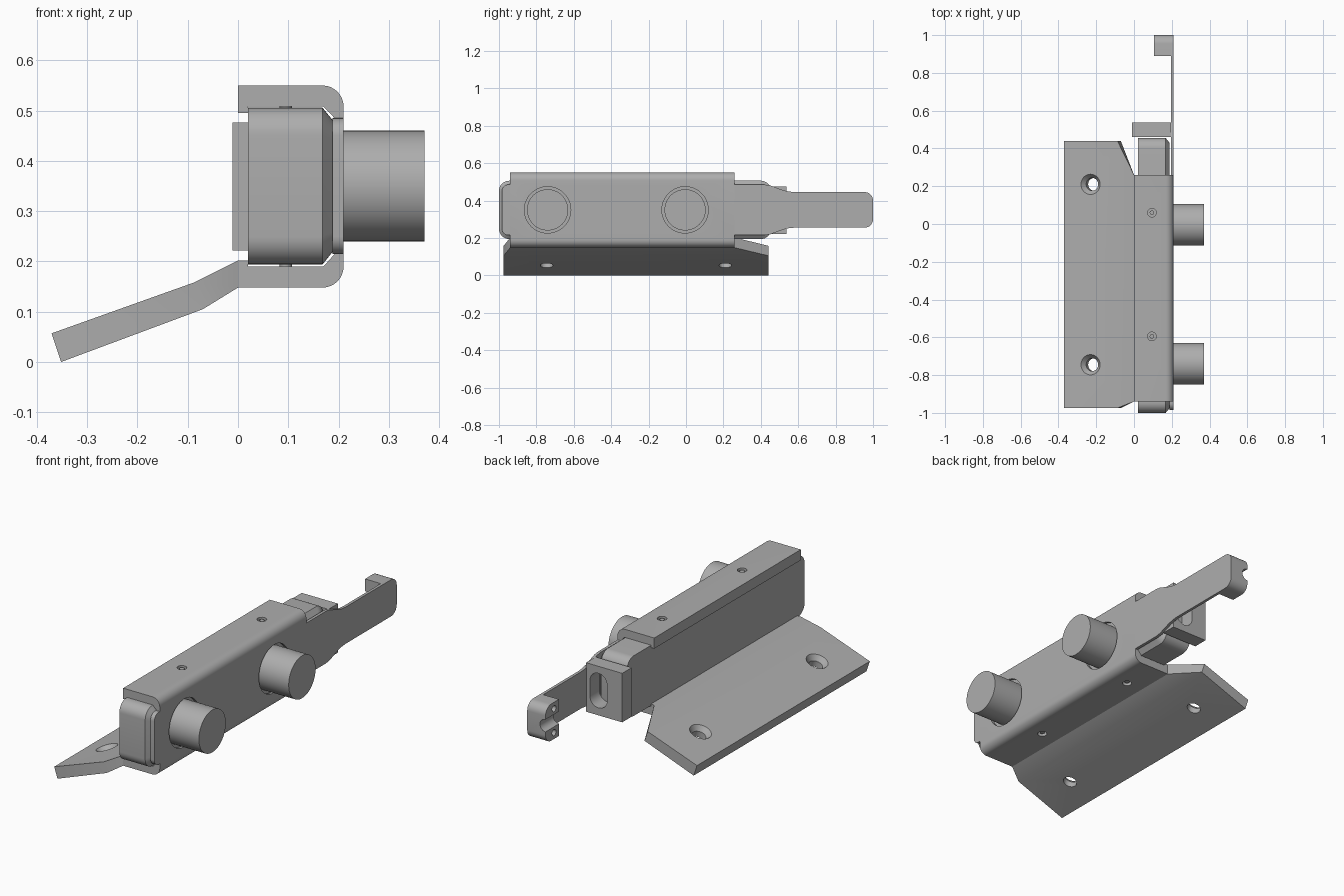
import bpy, bmesh, math
from mathutils import Vector, Matrix

if "Cube" in bpy.data.objects:
    bpy.data.objects.remove(bpy.data.objects["Cube"], do_unlink=True)

COLOUR = (0.42, 0.42, 0.42, 1)
grey = bpy.data.materials.new("plain_grey")
grey.diffuse_color = COLOUR
grey.use_nodes = True
grey.node_tree.nodes["Principled BSDF"].inputs["Base Color"].default_value = COLOUR


def add_object(name, bm):
    bmesh.ops.recalc_face_normals(bm, faces=bm.faces)
    mesh = bpy.data.meshes.new(name)
    bm.to_mesh(mesh)
    bm.free()
    mesh.materials.append(grey)
    obj = bpy.data.objects.new(name, mesh)
    bpy.context.collection.objects.link(obj)
    return obj


def loft(name, rings):
    """Skin a series of matching rings and cap both ends."""
    bm = bmesh.new()
    loops = [[bm.verts.new(p) for p in ring] for ring in rings]
    n = len(loops[0])
    for a, b in zip(loops, loops[1:]):
        for i in range(n):
            j = (i + 1) % n
            bm.faces.new((a[i], a[j], b[j], b[i]))
    bm.faces.new(loops[0])
    bm.faces.new(loops[-1])
    return add_object(name, bm)


def prism_x(name, pts, x0, x1):
    return loft(name, [[(x, y, z) for y, z in pts] for x in (x0, x1)])


def prism_y(name, pts, y0, y1):
    return loft(name, [[(x, y, z) for x, z in pts] for y in (y0, y1)])


def arc(cx, cz, r, a0, a1, n=8):
    return [(cx + r * math.cos(math.radians(a0 + (a1 - a0) * i / n)),
             cz + r * math.sin(math.radians(a0 + (a1 - a0) * i / n))) for i in range(n + 1)]


def round_rect(u0, u1, v0, v1, r):
    return (arc(u1 - r, v1 - r, r, 0, 90) + arc(u0 + r, v1 - r, r, 90, 180)
            + arc(u0 + r, v0 + r, r, 180, 270) + arc(u1 - r, v0 + r, r, 270, 360))


def cylinder(name, centre, axis, r, depth, r2=None, segments=48):
    bm = bmesh.new()
    turn = Vector((0, 0, 1)).rotation_difference(Vector(axis)).to_matrix().to_4x4()
    bmesh.ops.create_cone(bm, cap_ends=True, segments=segments, radius1=r,
                          radius2=r if r2 is None else r2, depth=depth,
                          matrix=Matrix.Translation(centre) @ turn)
    return add_object(name, bm)


def cut(obj, cutters):
    """Subtract each cutter, bake the result and discard the cutter."""
    for c in cutters:
        c.hide_render = True
        mod = obj.modifiers.new("cut", 'BOOLEAN')
        mod.operation, mod.solver, mod.object = 'DIFFERENCE', 'EXACT', c
        graph = bpy.context.evaluated_depsgraph_get()
        graph.update()
        mesh = bpy.data.meshes.new_from_object(obj.evaluated_get(graph))
        obj.modifiers.clear()
        obj.data = mesh
        bpy.data.objects.remove(c, do_unlink=True)


parts = []
ZC = 0.35
KNOB_Y = (-0.74, -0.005)
SCREW_Y = (-0.595, 0.06)
PLATE_HOLE_Y = (-0.745, 0.21)

# C-shaped sheet channel with rounded outer corners and knob and screw openings
profile = ([(0, 0.148)] + arc(0.168, 0.19, 0.042, -90, 0) + arc(0.168, 0.508, 0.042, 0, 90)
           + [(0, 0.55), (0, 0.495), (0.02, 0.495), (0.02, 0.508), (0.17, 0.508),
              (0.195, 0.482), (0.195, 0.218), (0.17, 0.19), (0.02, 0.19),
              (0.02, 0.202), (0, 0.202)])
channel = prism_y("channel", profile, -0.94, 0.26)
cut(channel, [cylinder("cutter", (0.2, y, ZC), (1, 0, 0), 0.124, 0.06) for y in KNOB_Y])
cut(channel, [cylinder("cutter", (0.095, y, z), (0, 0, 1), 0.023, 0.12, segments=24)
              for y in SCREW_Y for z in (0.17, 0.53)])
parts.append(channel)

# Screws sunk in the channel's upper and lower flanges
for i, y in enumerate(SCREW_Y):
    parts.append(cylinder(f"top_screw_{i + 1}", (0.095, y, 0.52), (0, 0, 1), 0.012, 0.05, segments=24))
    parts.append(cylinder(f"bottom_screw_{i + 1}", (0.095, y, 0.18), (0, 0, 1), 0.012, 0.05, segments=24))

# Bent mounting plate: each station has an upper and lower point and its own length
stations = [((0, 0.202), (0, 0.148), -0.94, 0.26),
            ((-0.088, 0.158), (-0.07, 0.105), -0.975, 0.44),
            ((-0.371, 0.057), (-0.352, 0.0), -0.975, 0.44)]
plate = loft("mounting_plate", [[(t[0], y0, t[1]), (t[0], y1, t[1]), (b[0], y1, b[1]), (b[0], y0, b[1])]
                                for t, b, y0, y1 in stations])
tilt = math.atan2(0.101, 0.283)
normal = Vector((-math.sin(tilt), 0, math.cos(tilt)))
for y in PLATE_HOLE_Y:
    top = Vector((-0.23, y, 0.107))
    cut(plate, [cylinder("cutter", top, normal, 0.034, 0.2),
                cylinder("cutter", top - normal * 0.005, normal, 0.034, 0.04, 0.065)])
parts.append(plate)

# Inner body with rounded ends and a bevel toward the channel wall
rings = []
for x, d in ((0.02, 0), (0.168, 0), (0.189, 0.026)):
    rings.append([(x, y, z) for y, z in
                  round_rect(-1 + d, 0.455 - d, 0.194 + d, 0.506 - d, 0.055 - d * 0.6)])
parts.append(loft("inner_body", rings))

# Long arm running back from the channel wall
upper = [(0.26, 0.485), (0.42, 0.485), (0.45, 0.481), (0.52, 0.455), (0.55, 0.448), (0.58, 0.445)]
lower = [(y, 2 * ZC - z) for y, z in reversed(upper)]
tip = arc(0.955, 0.4, 0.045, 90, 0) + arc(0.955, 0.3, 0.045, 0, -90)
parts.append(prism_x("rear_arm", upper + tip + lower, 0.195, 0.21))

# Short rounded tab at the front of the channel wall
tab = [(-0.94, 0.485)] + arc(-0.95, 0.45, 0.035, 90, 180) + arc(-0.95, 0.25, 0.035, 180, 270) + [(-0.94, 0.215)]
parts.append(prism_x("front_tab", tab, 0.188, 0.21))

# Slotted lug behind the body
lug = prism_x("slotted_lug", [(0.46, 0.222), (0.538, 0.222), (0.538, 0.476), (0.46, 0.476)], -0.011, 0.196)
slot = arc(0.125, 0.39, 0.05, 0, 180) + arc(0.125, 0.31, 0.05, 180, 360)
cut(lug, [prism_y("cutter", slot, 0.4, 0.6)])
parts.append(lug)

# Hook at the tip of the arm, with a central groove and two small holes
hook = prism_x("arm_hook", [(0.89, 0.255)] + list(reversed(tip)) + [(0.89, 0.445)], 0.105, 0.195)
cut(hook, [cylinder("cutter", (0.105, 0.945, ZC), (0, 1, 0), 0.032, 0.3)])
cut(hook, [cylinder("cutter", (0.105, 0.93, ZC + s * 0.062), (1, 0, 0), 0.016, 0.08, segments=24)
           for s in (-1, 1)])
parts.append(hook)

# Round knobs
for i, y in enumerate(KNOB_Y):
    parts.append(cylinder(f"knob_{i + 1}", (0.278, y, ZC), (1, 0, 0), 0.11, 0.186, segments=64))

# Smooth the curved surfaces and keep the edges crisp
bpy.ops.object.select_all(action='DESELECT')
for p in parts:
    p.select_set(True)
bpy.context.view_layer.objects.active = parts[0]
bpy.ops.object.shade_smooth_by_angle(angle=math.radians(25))
